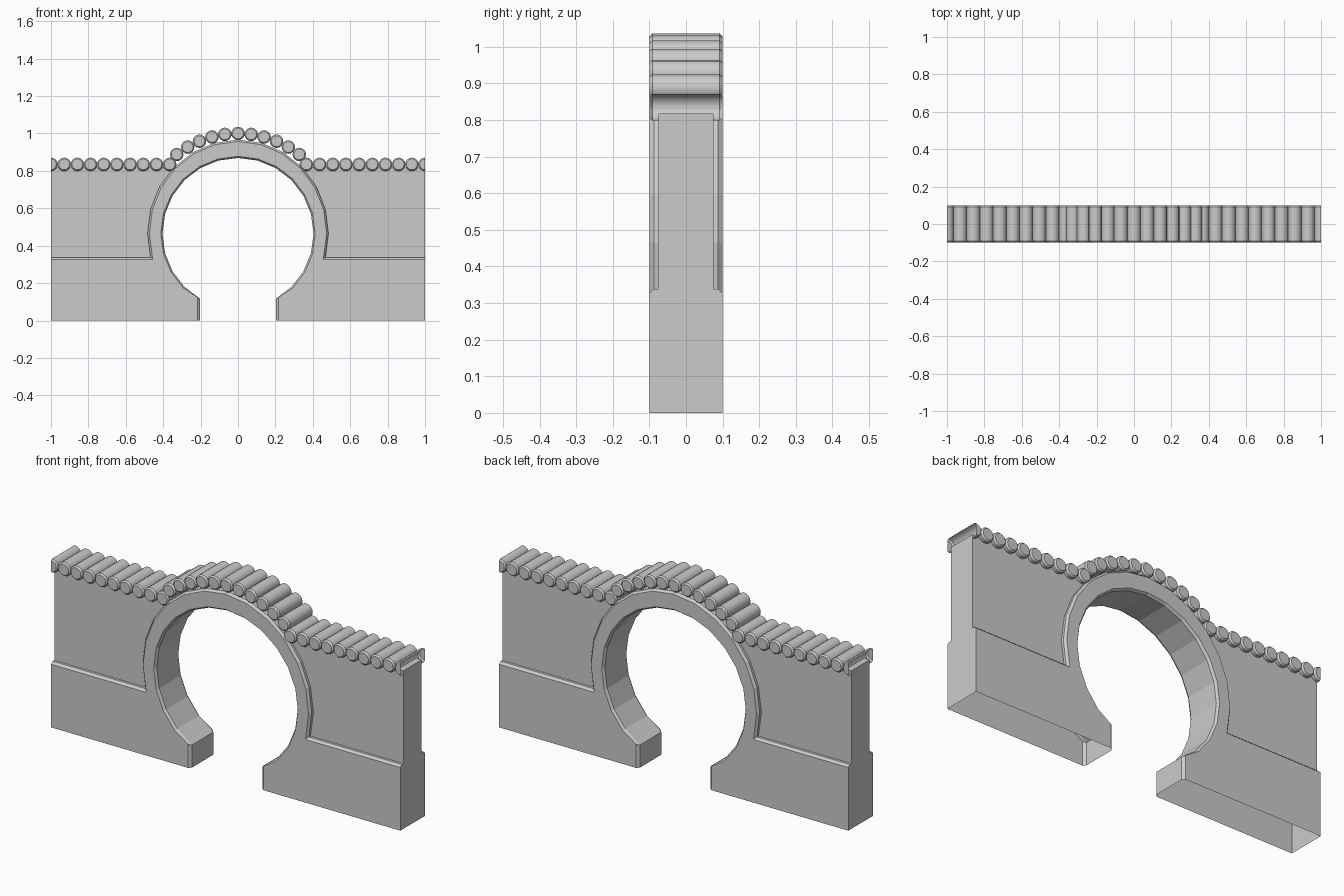
import bpy, bmesh
from math import sin, cos, radians, pi

if "Cube" in bpy.data.objects:
    bpy.data.objects.remove(bpy.data.objects["Cube"])

CZ = 0.465                      # height of the arch centre


def arc(a, b, start, end, step=15):
    n = abs(end - start) // step
    s = step if end > start else -step
    return [(a * cos(radians(start + i * s)), CZ + b * sin(radians(start + i * s)))
            for i in range(n + 1)]


def finish(name, bm):
    bmesh.ops.remove_doubles(bm, verts=bm.verts, dist=1e-5)
    bmesh.ops.recalc_face_normals(bm, faces=bm.faces)
    me = bpy.data.meshes.new(name)
    bm.to_mesh(me)
    bm.free()
    ob = bpy.data.objects.new(name, me)
    bpy.context.collection.objects.link(ob)
    return ob


def mirror_xy(ob):
    m = ob.modifiers.new("mirror", 'MIRROR')
    m.use_axis = (True, True, False)
    m.use_clip = True


def face(bm, pts):
    return bm.faces.new([bm.verts.new(p) for p in pts])


def strip(bm, a, ya, b, yb):
    for i in range(len(a) - 1):
        face(bm, [(a[i][0], ya, a[i][1]), (a[i + 1][0], ya, a[i + 1][1]),
                  (b[i + 1][0], yb, b[i + 1][1]), (b[i][0], yb, b[i][1])])


Y0, Y1, Y2 = -0.1, -0.088, -0.075   # front face, bevel edge, recessed panel
TOP = 0.818

# Arch ring and plinth: one quarter, open underneath
hole_front = [(0.216, 0), (0.216, 0.123)] + arc(0.413, 0.413, -45, 90)
hole_in = [(0.203, 0), (0.203, 0.117)] + arc(0.404, 0.404, -45, 90)
rim_front = arc(0.474, 0.492, 90, 0) + [(0.456, 0.327), (1, 0.327)]
rim_out = arc(0.484, 0.502, 90, 0) + [(0.468, 0.338), (1, 0.338)]

bm = bmesh.new()
face(bm, [(x, Y0, z) for x, z in hole_front + rim_front + [(1, 0)]])
strip(bm, hole_front, Y0, hole_in, Y1)
strip(bm, hole_in, Y1, hole_in, 0)
strip(bm, rim_front, Y0, rim_out, Y1)
strip(bm, rim_out[:4], Y1, rim_out[:4], 0)      # crown under the tiles
strip(bm, rim_out[3:], Y1, rim_out[3:], Y2)     # ledge around the panel
face(bm, [(1, 0, 0), (1, Y0, 0), (1, Y0, 0.327), (1, Y1, 0.338),
          (1, Y2, 0.338), (1, 0, 0.338)])
mirror_xy(finish("arch_and_plinth", bm))

# Recessed wall panels
bm = bmesh.new()
face(bm, [(x, Y2, z) for x, z in rim_out[3:] + [(1, TOP)]])
face(bm, [(1, Y2, 0.338), (1, 0, 0.338), (1, 0, TOP), (1, Y2, TOP)])
strip(bm, [rim_out[3], (1, TOP)], Y2, [rim_out[3], (1, TOP)], 0)
mirror_xy(finish("wall_panel", bm))

# Round coping tiles
R, N, PITCH = 0.036, 16, 0.0705


def tile(bm, x, z, a0=0.0, sweep=2 * pi):
    n = round(N * sweep / (2 * pi))
    rings = []
    for y, r in ((-0.1, R - 0.007), (-0.092, R), (0.092, R), (0.1, R - 0.007)):
        rings.append([(x + r * cos(a0 + sweep * i / n), y, z + r * sin(a0 + sweep * i / n))
                      for i in range(n + 1)])
    for p, q in zip(rings, rings[1:]):
        for i in range(n):
            face(bm, [p[i], p[i + 1], q[i + 1], q[i]])
    full = sweep > 6
    for r in (rings[0], rings[-1]):
        face(bm, r[:-1] if full else r)


def tile_row(name, places):
    bm = bmesh.new()
    for p in places:
        tile(bm, *p)
    ob = finish(name, bm)
    bpy.ops.object.select_all(action='DESELECT')
    bpy.context.view_layer.objects.active = ob
    ob.select_set(True)
    bpy.ops.object.shade_smooth_by_angle(angle=radians(30))


ZT = 0.835
for side, name in ((-1, "left"), (1, "right")):
    places = [(side * (1 - PITCH * i), ZT) for i in range(1, 10)]
    # end tile is cut in half and left open
    places.append((side, ZT, pi / 2 if side > 0 else -pi / 2, pi))
    tile_row("wall_tiles_" + name, places)

step = PITCH / 0.535
tile_row("arch_tiles", [(0.535 * sin(i * step), CZ + 0.535 * cos(i * step))
                        for i in range(-5, 6)])
